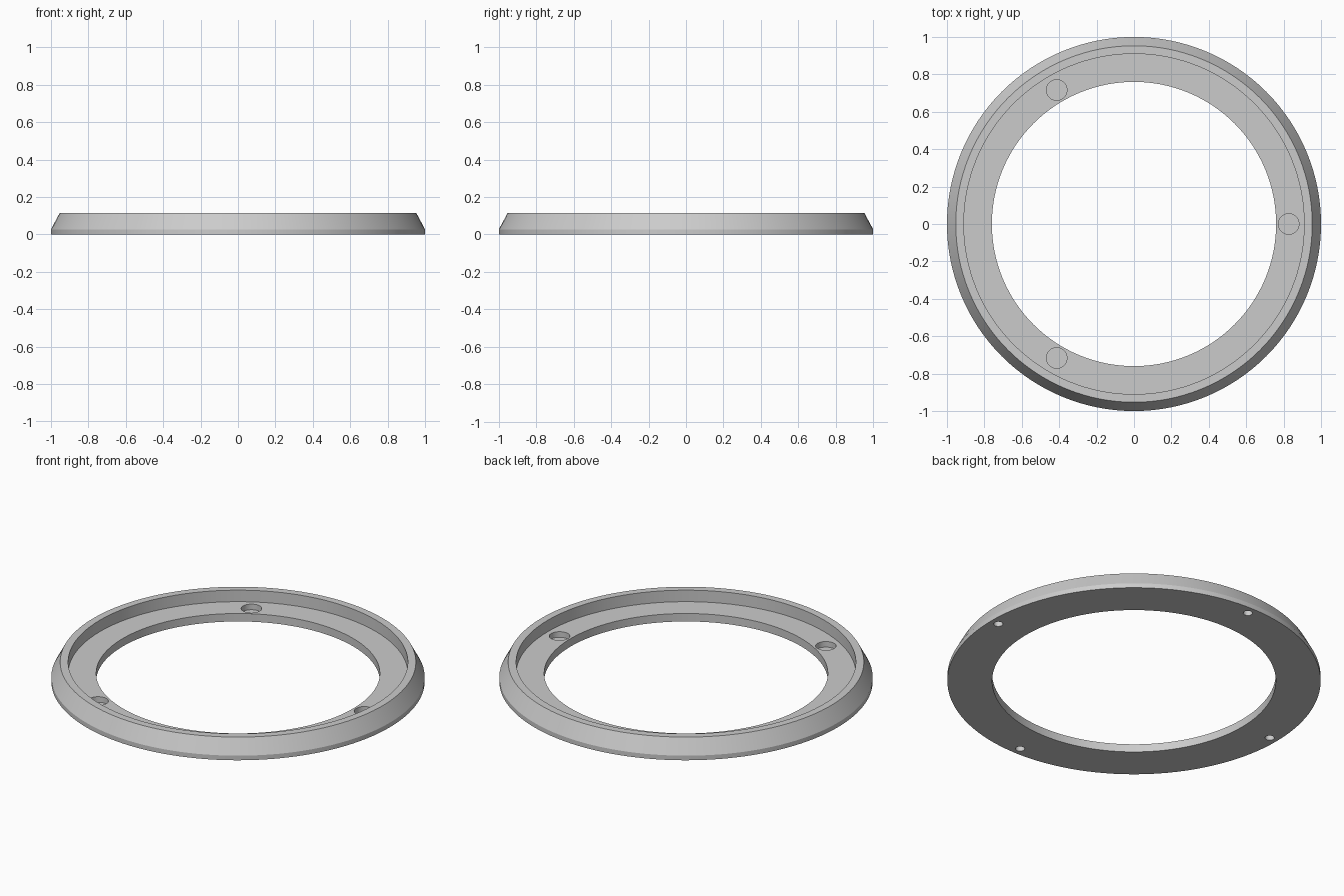
import bpy
import bmesh
from math import cos, sin, radians, pi
from mathutils import Matrix

cube = bpy.data.objects.get("Cube")
if cube:
    bpy.data.objects.remove(cube, do_unlink=True)

SEGMENTS = 128
LEDGE_Z = 0.047

grey = bpy.data.materials.new("plain_grey")
grey.use_nodes = True
colour = (0.6, 0.6, 0.6, 1)
grey.diffuse_color = colour
grey.node_tree.nodes["Principled BSDF"].inputs["Base Color"].default_value = colour


def add_object(name, bm):
    mesh = bpy.data.meshes.new(name)
    bmesh.ops.recalc_face_normals(bm, faces=bm.faces)
    bm.to_mesh(mesh)
    bm.free()
    mesh.materials.append(grey)
    obj = bpy.data.objects.new(name, mesh)
    bpy.context.collection.objects.link(obj)
    return obj


def lathe(name, profile):
    """Turn a closed (radius, height) outline around z."""
    bm = bmesh.new()
    rings = []
    for i in range(SEGMENTS):
        a = 2 * pi * i / SEGMENTS
        rings.append([bm.verts.new((r * cos(a), r * sin(a), z)) for r, z in profile])
    n = len(profile)
    for i, ring in enumerate(rings):
        following = rings[(i + 1) % SEGMENTS]
        for j in range(n):
            k = (j + 1) % n
            bm.faces.new((ring[j], following[j], following[k], ring[k]))
    return add_object(name, bm)


def hole_cutter(name, count, distance, radius, bottom, top):
    """Evenly spaced upright cylinders, the first one on +x."""
    bm = bmesh.new()
    for i in range(count):
        a = radians(360 * i / count)
        place = Matrix.Translation((distance * cos(a), distance * sin(a), (bottom + top) / 2))
        bmesh.ops.create_cone(bm, cap_ends=True, segments=40, radius1=radius,
                              radius2=radius, depth=top - bottom, matrix=place)
    cutter = add_object(name, bm)
    cutter.hide_render = True
    return cutter


# Ring body: flat base, short outer wall, sloped side, flat rim, recessed ledge
ring = lathe("base_ring", [(0.76, 0), (1, 0), (1, 0.027), (0.953, 0.115),
                           (0.91, 0.115), (0.91, LEDGE_Z), (0.76, LEDGE_Z)])

# Three blind pockets in the ledge and four small blind holes in the underside
cutters = [
    hole_cutter("ledge_pocket_cutter", 3, 0.827, 0.055, 0.014, 0.09),
    hole_cutter("underside_hole_cutter", 4, 0.949, 0.025, -0.03, 0.05),
]

bpy.ops.object.select_all(action="DESELECT")
bpy.context.view_layer.objects.active = ring
ring.select_set(True)
for cutter in cutters:
    cut = ring.modifiers.new(cutter.name, "BOOLEAN")
    cut.operation = "DIFFERENCE"
    cut.solver = "EXACT"
    cut.object = cutter
    bpy.ops.object.modifier_apply(modifier=cut.name)
    bpy.data.objects.remove(cutter, do_unlink=True)

bpy.ops.object.shade_smooth_by_angle(angle=radians(25))
